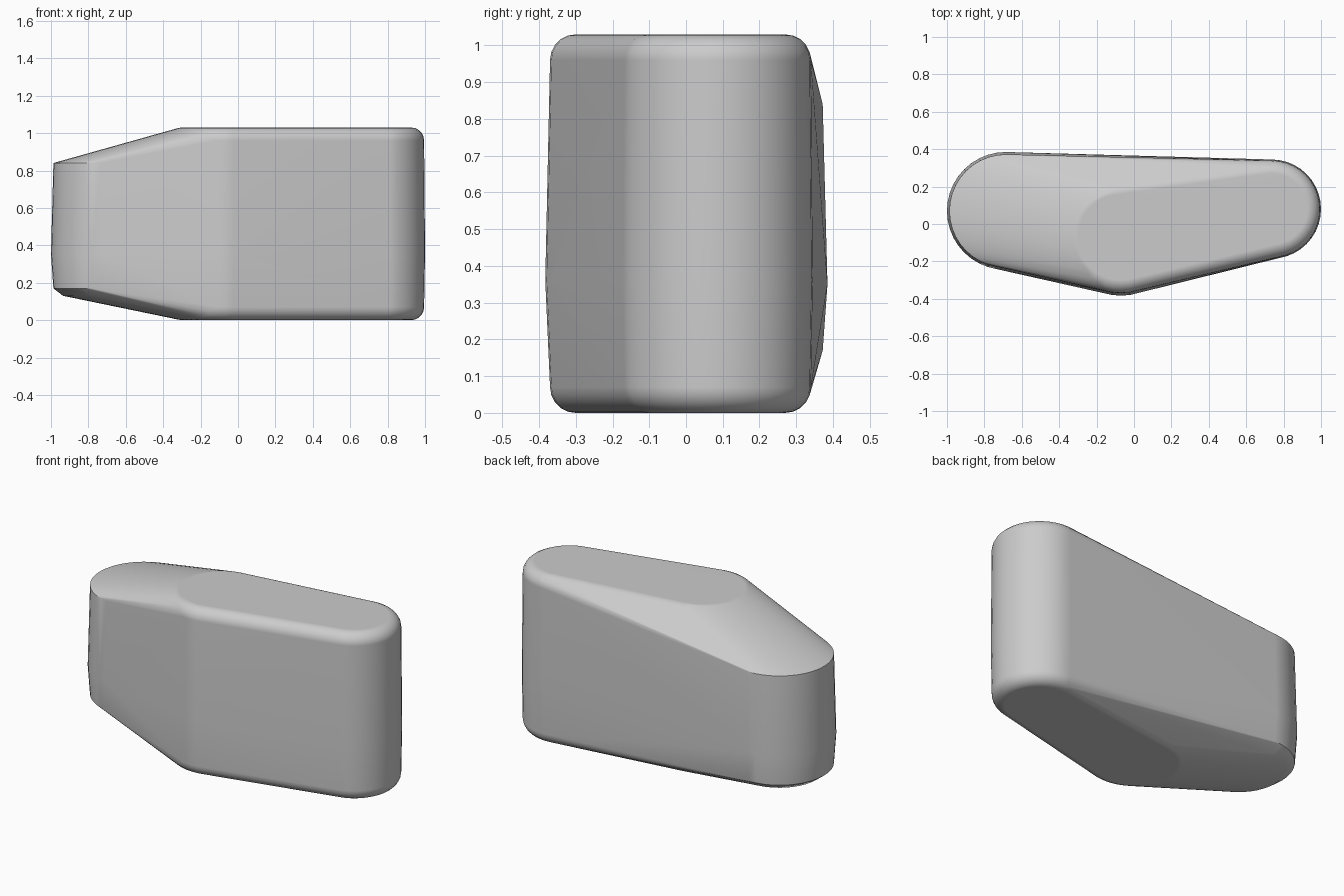
import bpy
import bmesh
from math import radians, sin, cos, tau

if "Cube" in bpy.data.objects:
    bpy.data.objects.remove(bpy.data.objects["Cube"])

SIDES = 40


def rounded_profile(radius, top, fillet, bulge):
    """(radius, z) pairs of an upright drum with filleted rims and a slight belly."""
    arc = [radians(a) for a in range(0, 91, 18)]
    low = [(radius - fillet * (1 - cos(a)), fillet * (1 - sin(a))) for a in reversed(arc)]
    high = [(r, top - z) for r, z in reversed(low)]
    return low + [(radius + bulge, top * 0.35)] + high


def add_drum(bm, centre, profile):
    for radius, z in profile:
        for i in range(SIDES):
            a = tau * i / SIDES
            bm.verts.new((centre[0] + radius * cos(a), centre[1] + radius * sin(a), z))


# Three upright drums define the body: low left end, tall middle, tall right end
bm = bmesh.new()
add_drum(bm, (-0.685, 0.07), [(0.25, 0.13), (0.302, 0.17), (0.315, 0.35), (0.302, 0.84)])
add_drum(bm, (-0.07, -0.07), rounded_profile(0.3, 1.03, 0.07, 0.013))
add_drum(bm, (0.735, 0.08), rounded_profile(0.26, 1.03, 0.07, 0.005))

# Stretch one skin over them and merge the flat areas
hull = bmesh.ops.convex_hull(bm, input=bm.verts[:])
loose = {v for v in hull["geom_interior"] if isinstance(v, bmesh.types.BMVert)}
loose |= {v for v in bm.verts if not v.link_faces}
bmesh.ops.delete(bm, geom=list(loose), context="VERTS")
bmesh.ops.dissolve_limit(bm, angle_limit=radians(0.5), verts=bm.verts[:], edges=bm.edges[:])
bmesh.ops.recalc_face_normals(bm, faces=bm.faces[:])

mesh = bpy.data.meshes.new("body")
bm.to_mesh(mesh)
bm.free()
body = bpy.data.objects.new("body", mesh)
bpy.context.collection.objects.link(body)

# Plain grey finish
grey = bpy.data.materials.new("light_grey")
grey.use_nodes = True
colour = (0.6, 0.6, 0.6, 1)
grey.diffuse_color = colour
grey.node_tree.nodes["Principled BSDF"].inputs["Base Color"].default_value = colour
mesh.materials.append(grey)

# Soft shading with crisp rims on the low end
bpy.context.view_layer.objects.active = body
body.select_set(True)
bpy.ops.object.shade_smooth_by_angle(angle=radians(30))
weighted = body.modifiers.new("weighted_normals", "WEIGHTED_NORMAL")
weighted.keep_sharp = True
